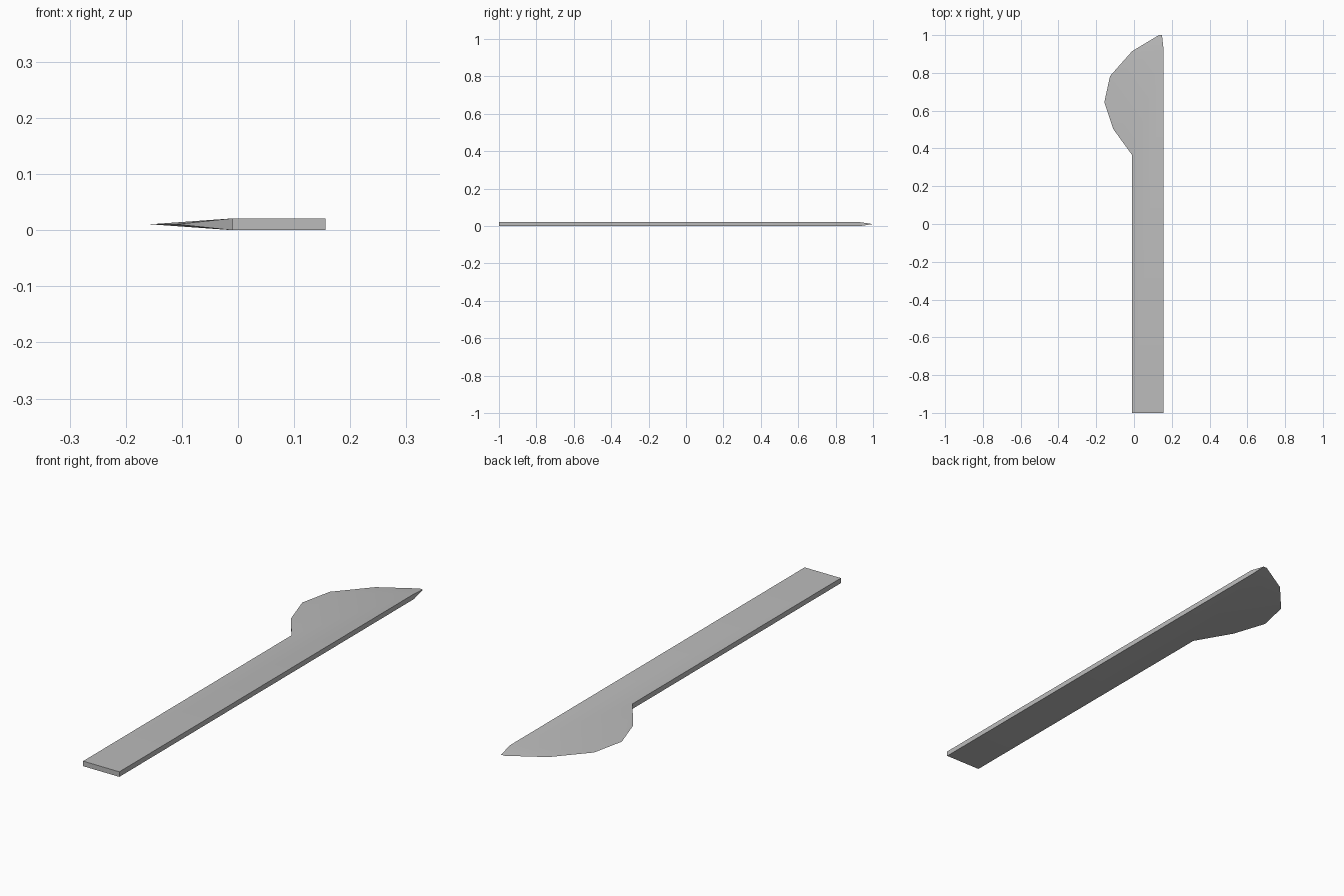
import bpy, bmesh

if "Cube" in bpy.data.objects:
    bpy.data.objects.remove(bpy.data.objects["Cube"])

H = 0.021          # blank thickness
MID = H / 2        # height of the sharpened edge

steel = bpy.data.materials.new("steel grey")
steel.diffuse_color = (0.5, 0.5, 0.5, 1)
steel.use_nodes = True
steel.node_tree.nodes["Principled BSDF"].inputs["Base Color"].default_value = steel.diffuse_color

# Full-thickness bar outline, then the sharpened edge round the head
bar = [(-0.01, -1.0), (0.156, -1.0), (0.156, 0.93), (-0.01, 0.365)]
edge = [(0.148, 1.0), (0.132, 1.0), (-0.01, 0.915), (-0.127, 0.783),
        (-0.157, 0.645), (-0.11, 0.503)]

bm = bmesh.new()
low = [bm.verts.new((x, y, 0)) for x, y in bar]
top = [bm.verts.new((x, y, H)) for x, y in bar]
rim = [bm.verts.new((x, y, MID)) for x, y in edge]

# Bar: flat faces, handle end and two long sides
for side in (low, top):
    bm.faces.new(side)
for i, j in ((3, 0), (0, 1), (1, 2)):
    bm.faces.new((low[i], low[j], top[j], top[i]))

# Head: facets fan from the bar's end down to the sharp rim, above and below
for side in (low, top):
    tip, heel = side[2], side[3]
    for a, b in zip(rim[:3], rim[1:4]):
        bm.faces.new((tip, a, b))
    bm.faces.new((tip, rim[3], heel))
    for a, b in zip(rim[3:5], rim[4:]):
        bm.faces.new((heel, a, b))

# Wedges closing the rim at the tip and the heel
bm.faces.new((low[2], rim[0], top[2]))
bm.faces.new((low[3], top[3], rim[5]))
bmesh.ops.recalc_face_normals(bm, faces=bm.faces)

mesh = bpy.data.meshes.new("knife_blade")
bm.to_mesh(mesh)
bm.free()
mesh.materials.append(steel)
blade = bpy.data.objects.new("knife_blade", mesh)
bpy.context.collection.objects.link(blade)

# Smooth the shallow bevels, keep the rim and corners sharp
bpy.context.view_layer.objects.active = blade
blade.select_set(True)
bpy.ops.object.shade_smooth_by_angle(angle=0.2)
